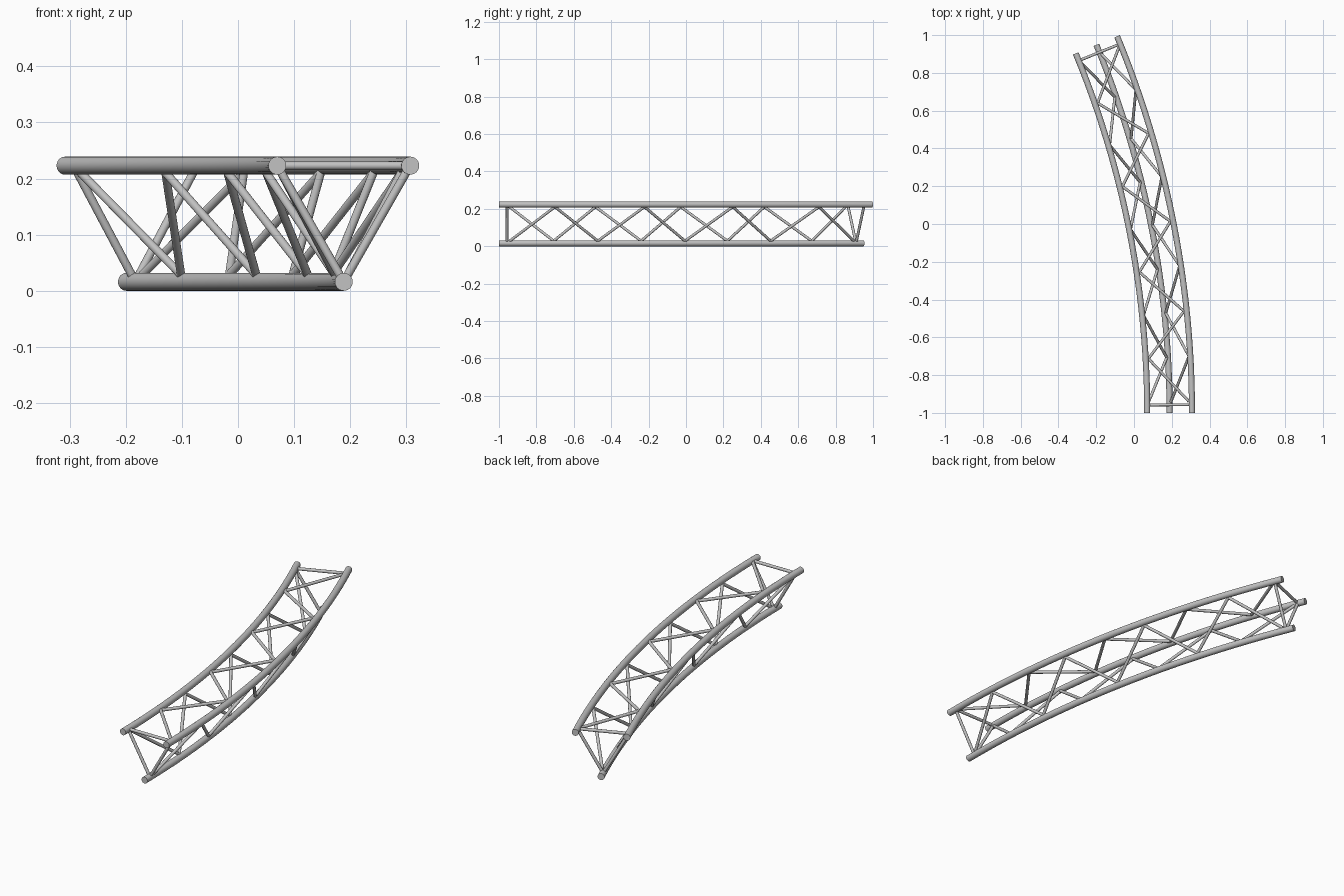
import bpy, bmesh, math
from mathutils import Vector, Matrix

if "Cube" in bpy.data.objects:
    bpy.data.objects.remove(bpy.data.objects["Cube"], do_unlink=True)

SWEEP = 22.5            # total bend in degrees
CENTRE = Vector((-4.903, -1.0, 0.0))
CHORD_R, BRACE_R = 0.016, 0.0075
# chord name: (bend radius, height)
CHORDS = {
    "outer_top": (5.21, 0.223),
    "inner_top": (4.973, 0.223),
    "bottom": (5.0915, 0.016),
}

metal = bpy.data.materials.new("light_grey_metal")
metal.use_nodes = True
grey = (0.54, 0.54, 0.54, 1.0)
metal.diffuse_color = grey
metal.node_tree.nodes["Principled BSDF"].inputs["Base Color"].default_value = grey


def on_chord(chord, degrees):
    radius, height = CHORDS[chord]
    a = math.radians(degrees)
    return CENTRE + Vector((radius * math.cos(a), radius * math.sin(a), height))


def finish(bm, name):
    bmesh.ops.recalc_face_normals(bm, faces=bm.faces)
    mesh = bpy.data.meshes.new(name)
    bm.to_mesh(mesh)
    bm.free()
    obj = bpy.data.objects.new(name, mesh)
    bpy.context.collection.objects.link(obj)
    mesh.materials.append(metal)
    bpy.ops.object.select_all(action="DESELECT")
    obj.select_set(True)
    bpy.context.view_layer.objects.active = obj
    bpy.ops.object.shade_smooth_by_angle(angle=math.radians(35))


def build_chord(chord, steps=24, sides=24):
    """Sweep a round section along the bend and cap both ends."""
    bm = bmesh.new()
    rings = []
    for i in range(steps + 1):
        deg = SWEEP * i / steps
        a = math.radians(deg)
        outward = Vector((math.cos(a), math.sin(a), 0))
        ring = []
        for k in range(sides):
            t = math.tau * k / sides
            offset = outward * math.cos(t) + Vector((0, 0, math.sin(t)))
            ring.append(bm.verts.new(on_chord(chord, deg) + offset * CHORD_R))
        rings.append(ring)
    for lower, upper in zip(rings, rings[1:]):
        for k in range(sides):
            n = (k + 1) % sides
            bm.faces.new((lower[k], lower[n], upper[n], upper[k]))
    bm.faces.new(rings[0])
    bm.faces.new(rings[-1])
    finish(bm, chord + "_chord")


def node(chord, other, degrees):
    """Point on a chord's surface, on the side facing the other chord."""
    p, q = on_chord(chord, degrees), on_chord(other, degrees)
    return p + (q - p).normalized() * CHORD_R * 0.9


def add_rod(bm, a, b):
    d = b - a
    matrix = Matrix.Translation((a + b) / 2) @ d.to_track_quat("Z", "Y").to_matrix().to_4x4()
    bmesh.ops.create_cone(bm, cap_ends=True, segments=16, radius1=BRACE_R,
                          radius2=BRACE_R, depth=d.length, matrix=matrix)


def build_face(first, second, name, bays=8, start=0.65, end_bar=0.48):
    """Zigzag lacing from the first chord, with a straight bar at each end."""
    bm = bmesh.new()
    pair = (first, second)
    points = []
    for i in range(bays + 1):
        deg = start + (SWEEP - 2 * start) * i / bays
        points.append(node(pair[i % 2], pair[1 - i % 2], deg))
    for a, b in zip(points, points[1:]):
        add_rod(bm, a, b)
    for deg in (end_bar, SWEEP - end_bar):
        add_rod(bm, node(first, second, deg), node(second, first, deg))
    finish(bm, name)


# Three main tubes
for chord_name in CHORDS:
    build_chord(chord_name)

# Lacing on the three sides
build_face("outer_top", "inner_top", "top_lacing")
build_face("bottom", "outer_top", "outer_lacing")
build_face("inner_top", "bottom", "inner_lacing")
